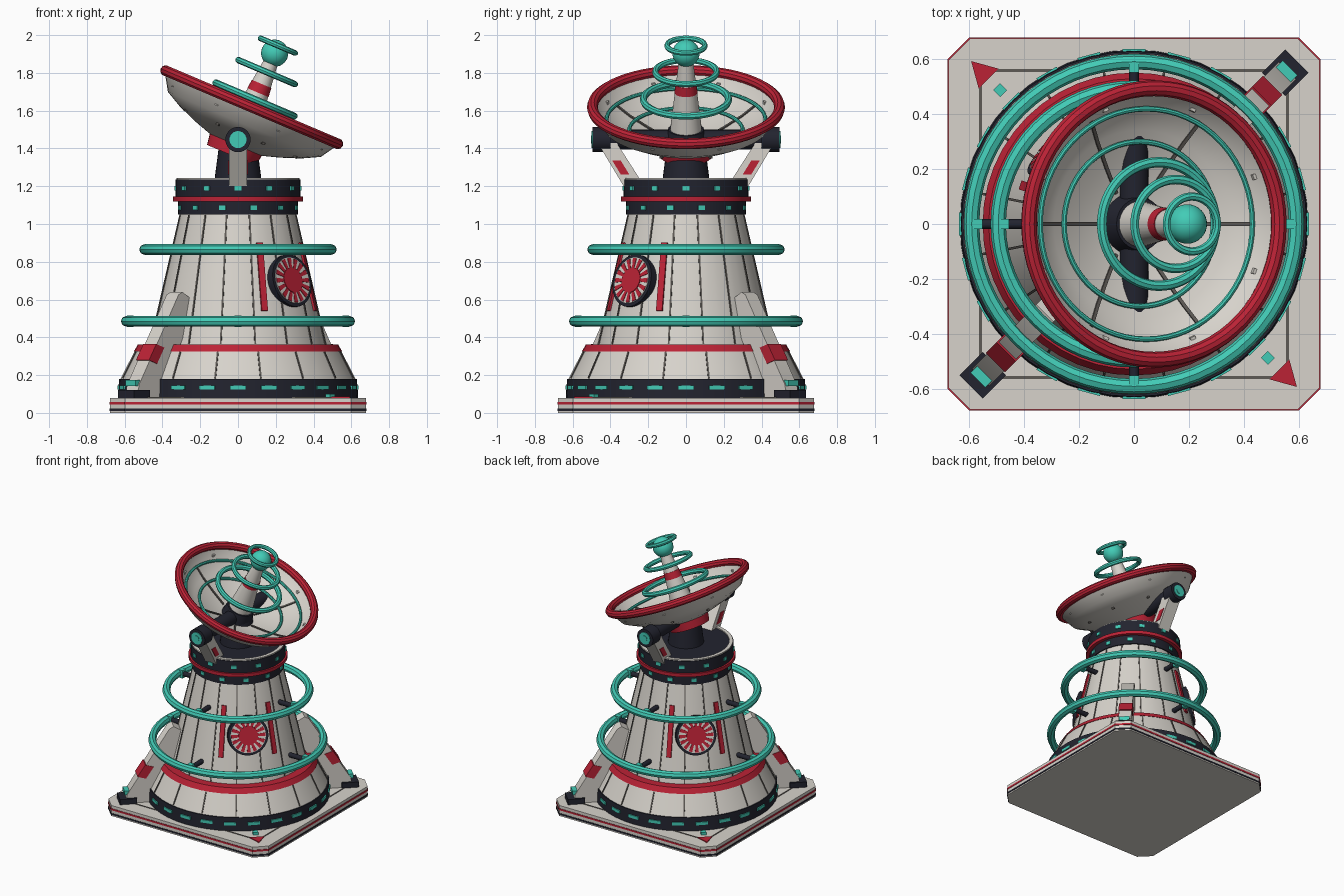
import bpy, bmesh, math
from math import pi, radians, cos, sin
from mathutils import Matrix, Vector

cube = bpy.data.objects.get("Cube")
if cube:
    bpy.data.objects.remove(cube)


def material(name, rgb):
    m = bpy.data.materials.new(name)
    m.use_nodes = True
    m.diffuse_color = (*rgb, 1)
    m.node_tree.nodes["Principled BSDF"].inputs["Base Color"].default_value = (*rgb, 1)
    return m


WHITE = material("warm white", (0.68, 0.65, 0.60))
RED = material("crimson", (0.50, 0.016, 0.036))
TEAL = material("teal", (0.055, 0.60, 0.47))
DARK = material("dark navy", (0.016, 0.017, 0.028))
GRAY = material("seam gray", (0.11, 0.10, 0.09))

I = Matrix.Identity(4)
UPRIGHT = Matrix.Rotation(pi / 2, 4, "X")   # profile plane stands up


def move(x, y, z):
    return Matrix.Translation((x, y, z))


def turn(deg, axis="Z"):
    return Matrix.Rotation(radians(deg), 4, axis)


def on(deg, r, z, tilt=0):
    """Frame on a round wall: local z points out, local x points down."""
    return turn(deg) @ move(r, 0, z) @ turn(90 - tilt, "Y")


def finish(name, bm, mat, matrix):
    bmesh.ops.recalc_face_normals(bm, faces=bm.faces)
    me = bpy.data.meshes.new(name)
    bm.to_mesh(me)
    bm.free()
    me.materials.append(mat)
    me.shade_smooth()
    me.set_sharp_from_angle(angle=radians(32))
    ob = bpy.data.objects.new(name, me)
    ob.matrix_world = matrix
    bpy.context.collection.objects.link(ob)
    return ob


def lathe(name, profile, mat, matrix=I, segs=48, closed=False):
    bm = bmesh.new()
    vs = [bm.verts.new((r, 0, z)) for r, z in profile]
    pairs = list(zip(vs, vs[1:])) + ([(vs[-1], vs[0])] if closed else [])
    es = [bm.edges.new(p) for p in pairs]
    bmesh.ops.spin(bm, geom=vs + es, cent=(0, 0, 0), axis=(0, 0, 1), angle=2 * pi, steps=segs)
    bmesh.ops.remove_doubles(bm, verts=bm.verts, dist=1e-4)
    return finish(name, bm, mat, matrix)


def torus(name, major, minor, mat, matrix=I, sides=8):
    pts = [(major + minor * cos(2 * pi * i / sides), minor * sin(2 * pi * i / sides))
           for i in range(sides)]
    return lathe(name, pts, mat, matrix, 64, True)


def drum(name, r0, r1, z0, z1, mat, matrix=I, segs=48):
    return lathe(name, [(0, z0), (r0, z0), (r1, z1), (0, z1)], mat, matrix, segs)


def box(name, size, mat, matrix=I):
    bm = bmesh.new()
    bmesh.ops.create_cube(bm, size=1, matrix=Matrix.Diagonal((*size, 1)))
    return finish(name, bm, mat, matrix)


def prism(name, pts, z0, z1, mat, matrix=I):
    bm = bmesh.new()
    f = bm.faces.new([bm.verts.new((x, y, z0)) for x, y in pts])
    ext = bmesh.ops.extrude_face_region(bm, geom=[f])["geom"]
    bmesh.ops.translate(bm, vec=(0, 0, z1 - z0),
                        verts=[v for v in ext if isinstance(v, bmesh.types.BMVert)])
    return finish(name, bm, mat, matrix)


def slab(name, pts, width, mat, matrix):
    return prism(name, pts, -width / 2, width / 2, mat, matrix @ UPRIGHT)


# Square base plate with cut corners and edge stripes
def octagon(h, c=0.08):
    quarter = [(h, -h + c), (h, h - c)]
    return [tuple((turn(90 * k) @ Vector((x, y, 0))).xy) for k in range(4) for x, y in quarter]


prism("base_plate", octagon(0.677), 0, 0.08, WHITE)
prism("base_dark_stripe", octagon(0.68), 0.01, 0.022, DARK)
prism("base_red_stripe", octagon(0.68), 0.045, 0.058, RED)
for k in range(4):
    side = turn(90 * k)
    corner = turn(90 * k + 45)
    box("base_seam", (0.01, 1.13, 0.006), GRAY, side @ move(0.56, 0, 0.08))
    prism("corner_triangle", [(0.84, 0), (0.75, 0.051), (0.75, -0.051)], 0.079, 0.086, RED, corner)
    box("corner_light", (0.036, 0.036, 0.03), TEAL, corner @ move(0.69, 0, 0.085))

# Tower body
drum("foot_band", 0.635, 0.63, 0.08, 0.18, DARK)
drum("skirt", 0.622, 0.548, 0.18, 0.325, WHITE)
drum("skirt_red_band", 0.552, 0.53, 0.325, 0.362, RED)
drum("tower", 0.47, 0.31, 0.36, 1.05, WHITE)
drum("lower_collar", 0.318, 0.318, 1.05, 1.12, DARK)
drum("collar_red_band", 0.343, 0.343, 1.12, 1.145, RED)
drum("upper_collar", 0.33, 0.33, 1.145, 1.235, DARK)
lathe("collar_lip", [(0.325, 1.23), (0.325, 1.243), (0.30, 1.243), (0.30, 1.23)], WHITE, closed=True)

TILT = math.degrees(math.atan2(0.16, 0.69))


def tower_r(z):
    return 0.47 - (z - 0.36) * 0.232


for k in range(16):
    a = 22.5 * k + 11.25
    box("tower_seam", (0.70, 0.009, 0.008), GRAY, on(a, tower_r(0.705), 0.705, TILT))
    box("skirt_seam", (0.155, 0.009, 0.008), GRAY, on(a, 0.585, 0.253, 27))
for k in range(24):
    box("foot_light", (0.022, 0.085, 0.012), TEAL, on(15 * k, 0.632, 0.135))
for k in range(12):
    box("upper_collar_light", (0.024, 0.036, 0.012), TEAL, on(30 * k, 0.33, 1.19))
    box("lower_collar_light", (0.024, 0.036, 0.012), TEAL, on(30 * k + 15, 0.318, 1.085))

# Halo rings on four stand-off rods
for z, r in ((0.485, 0.592), (0.865, 0.495)):
    torus("halo_ring", r, 0.028, TEAL, move(0, 0, z))
    inner = tower_r(z) - 0.02
    for k in range(4):
        drum("halo_rod", 0.018, 0.018, 0, r - inner, DARK, on(90 * k, inner, z), 12)
        box("halo_clip", (0.06, 0.036, 0.036), TEAL, on(90 * k, r - 0.022, z))

# Sunburst emblems with side bars, on two opposite corners
for a in (-45, 135):
    e = on(a, tower_r(0.7) + 0.008, 0.7, TILT)
    drum("emblem_rim", 0.142, 0.142, -0.05, 0.006, DARK, e)
    drum("emblem_face", 0.124, 0.124, 0, 0.010, WHITE, e)
    drum("emblem_center", 0.068, 0.068, 0, 0.016, RED, e)
    for k in range(16):
        prism("emblem_ray", [(0.06, -0.007), (0.12, -0.013), (0.12, 0.013), (0.06, 0.007)],
              0.006, 0.013, RED, e @ turn(22.5 * k))
    for s in (-26, 26):
        box("side_bar", (0.37, 0.034, 0.022), RED, on(a + s, tower_r(0.72), 0.72, TILT))

# Buttresses on the other two corners
for a in (45, 225):
    m = turn(a)
    slab("buttress", [(0.80, 0.08), (0.785, 0.15), (0.49, 0.625), (0.46, 0.64), (0.39, 0.60),
                      (0.39, 0.53), (0.62, 0.08)], 0.09, WHITE, m)
    slab("buttress_red_patch", [(0.715, 0.28), (0.66, 0.365), (0.60, 0.345), (0.655, 0.26)],
         0.098, RED, m)
    box("buttress_foot", (0.12, 0.12, 0.04), DARK, m @ move(0.78, 0, 0.10))
    box("buttress_light", (0.035, 0.075, 0.03), TEAL, m @ move(0.787, 0, 0.158))

# Pedestal, yoke arms and tilt axle
drum("pedestal", 0.125, 0.10, 1.23, 1.42, DARK, segs=32)
PIVOT = move(0, 0, 1.447)
drum("axle", 0.052, 0.052, -0.42, 0.42, DARK, PIVOT @ UPRIGHT, 24)
for a in (-90, 90):
    m = turn(a)
    slab("yoke_arm", [(0.22, 1.2), (0.33, 1.2), (0.48, 1.45), (0.38, 1.45)], 0.096, WHITE, m)
    slab("yoke_red_patch", [(0.30, 1.262), (0.345, 1.262), (0.39, 1.335), (0.345, 1.335)],
         0.104, RED, m)
    hub = on(a, 0, 1.447)
    drum("axle_hub", 0.067, 0.067, 0.40, 0.495, DARK, hub, 24)
    drum("hub_light", 0.045, 0.045, 0.49, 0.50, TEAL, hub, 24)
    drum("hub_cap", 0.022, 0.022, 0.49, 0.504, TEAL, hub, 16)

# Tilted dish
DISH = PIVOT @ turn(23, "Y")
shell = [(0, -0.05), (0.13, -0.036), (0.24, -0.002), (0.35, 0.04), (0.44, 0.087), (0.495, 0.175)]
liner = [(r * 0.98, t + 0.02) for r, t in shell]
lathe("dish", shell + liner[::-1], WHITE, DISH)
torus("dish_rim", 0.495, 0.029, RED, DISH @ move(0, 0, 0.186), 10)
drum("dish_collar", 0.14, 0.15, -0.09, -0.028, RED, DISH, 32)
for r, t in ((0.42, 0.115), (0.30, 0.055)):
    torus("dish_ring", r, 0.01, TEAL, DISH @ move(0, 0, t))
for k in range(6):
    rib = [(r, t - 0.006) for r, t in liner[1:5]] + [(r, t + 0.008) for r, t in liner[4:0:-1]]
    slab("dish_rib", rib, 0.013, GRAY, DISH @ turn(60 * k))
for k in range(8):
    a = 22.5 + 45 * k
    box("rim_block", (0.02, 0.02, 0.025), WHITE, DISH @ turn(a) @ move(0.455, 0, 0.135))
    box("dish_bolt", (0.016, 0.016, 0.016), GRAY, DISH @ turn(a) @ move(0.34, 0, 0.035))

# Central mast with floating rings and ball
drum("mast_socket", 0.115, 0.095, -0.03, 0.06, DARK, DISH, 24)
drum("mast", 0.085, 0.038, 0.05, 0.45, WHITE, DISH, 32)
drum("mast_red_band", 0.061, 0.056, 0.27, 0.32, RED, DISH, 32)
for r, t, tube in ((0.225, 0.23, 0.019), (0.162, 0.388, 0.017), (0.10, 0.54, 0.015)):
    torus("mast_ring", r, tube, TEAL, DISH @ move(0, 0, t))
ball = [(0.072 * sin(pi * i / 16), -0.072 * cos(pi * i / 16)) for i in range(17)]
lathe("mast_ball", ball, TEAL, DISH @ move(0, 0, 0.497), 32)
